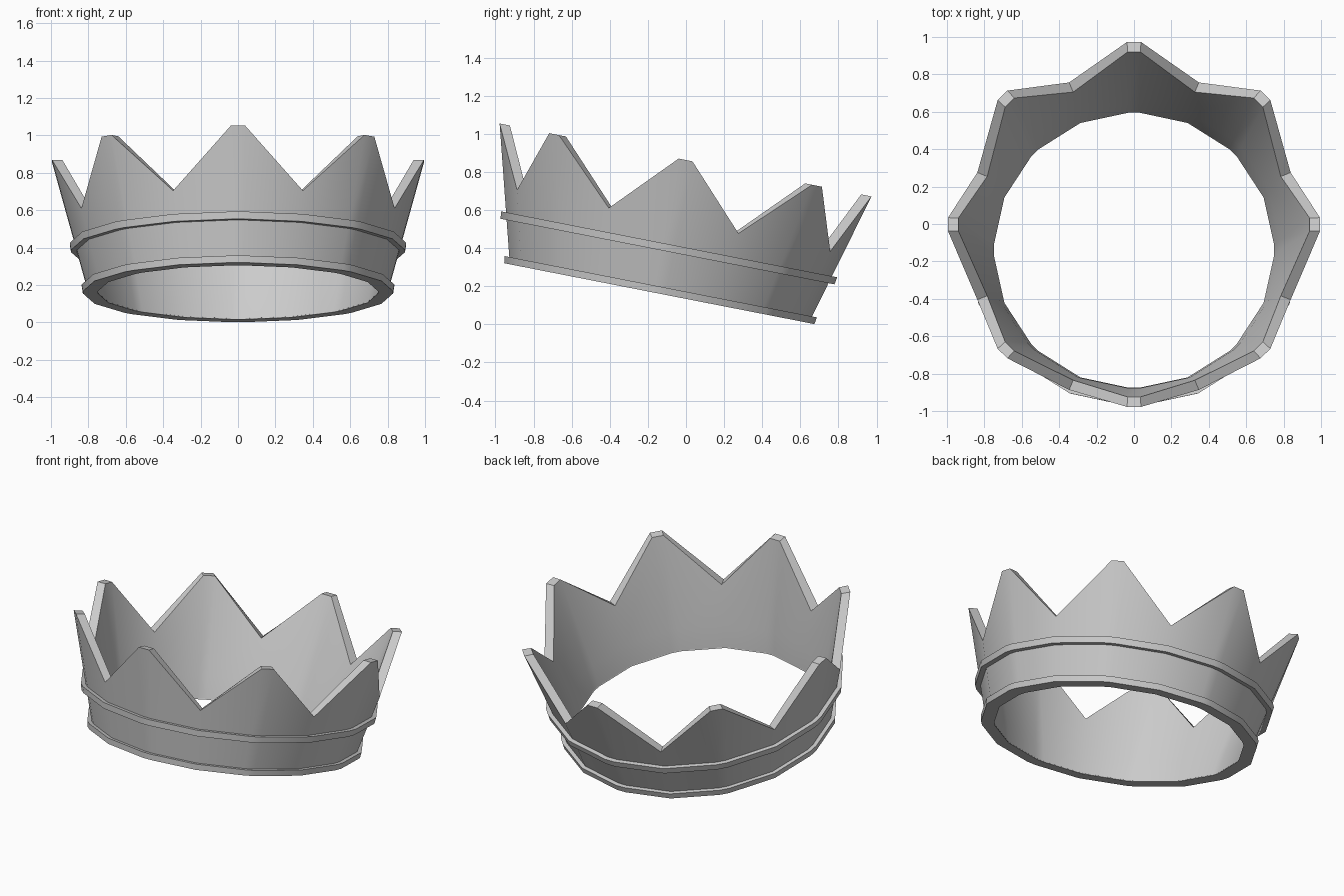
import bpy, math

if "Cube" in bpy.data.objects:
    bpy.data.objects.remove(bpy.data.objects["Cube"])

TILT = math.radians(-11.1)
POINTS = 8
TIP_HALF = 0.037          # half angle of the blunt spike tip
TIP_H, VALLEY_H = 0.715, 0.39

# Columns around the crown: two per spike tip, one per valley
columns = []
for k in range(POINTS):
    a = k * math.tau / POINTS
    columns += [(a - TIP_HALF, TIP_H), (a + TIP_HALF, TIP_H),
                (a + math.pi / POINTS, VALLEY_H)]


def loft_ring(name, profile):
    """Sweep a closed (radius, height) profile around the columns."""
    verts, faces = [], []
    for a, h in columns:
        for r, z in profile(h):
            verts.append((r * math.cos(a), r * math.sin(a), z))
    m, n = len(profile(1)), len(columns)
    for i in range(n):
        for j in range(m):
            i2, j2 = (i + 1) % n, (j + 1) % m
            faces.append((i * m + j, i2 * m + j, i2 * m + j2, i * m + j2))
    mesh = bpy.data.meshes.new(name)
    mesh.from_pydata(verts, [], faces)
    mesh.update()
    ob = bpy.data.objects.new(name, mesh)
    bpy.context.collection.objects.link(ob)
    ob.rotation_euler.x = TILT
    ob.location = (0, -0.14, 0.161)
    bpy.ops.object.select_all(action='DESELECT')
    ob.select_set(True)
    bpy.context.view_layer.objects.active = ob
    bpy.ops.object.shade_smooth_by_angle(angle=math.radians(40))
    return ob


def outer(h):
    return 0.80 + 0.195 * h / TIP_H


def inner(h):
    return 0.78 + 0.16 * (h - 0.14) / (TIP_H - 0.14)


# Flared wall with eight blunt spikes
loft_ring("spiked_wall", lambda h: [
    (outer(0.005), 0.005), (outer(0.245), 0.245), (outer(h), h),
    (inner(h), h), (inner(0.14), 0.14), (0.752, 0.005)])

# Rims around the bottom edge and the foot of the spikes
loft_ring("lower_rim", lambda h: [
    (0.75, 0.0), (0.83, 0.0), (0.836, 0.037), (0.77, 0.037)])
loft_ring("upper_rim", lambda h: [
    (0.84, 0.225), (0.893, 0.225), (0.90, 0.264), (0.84, 0.264)])
